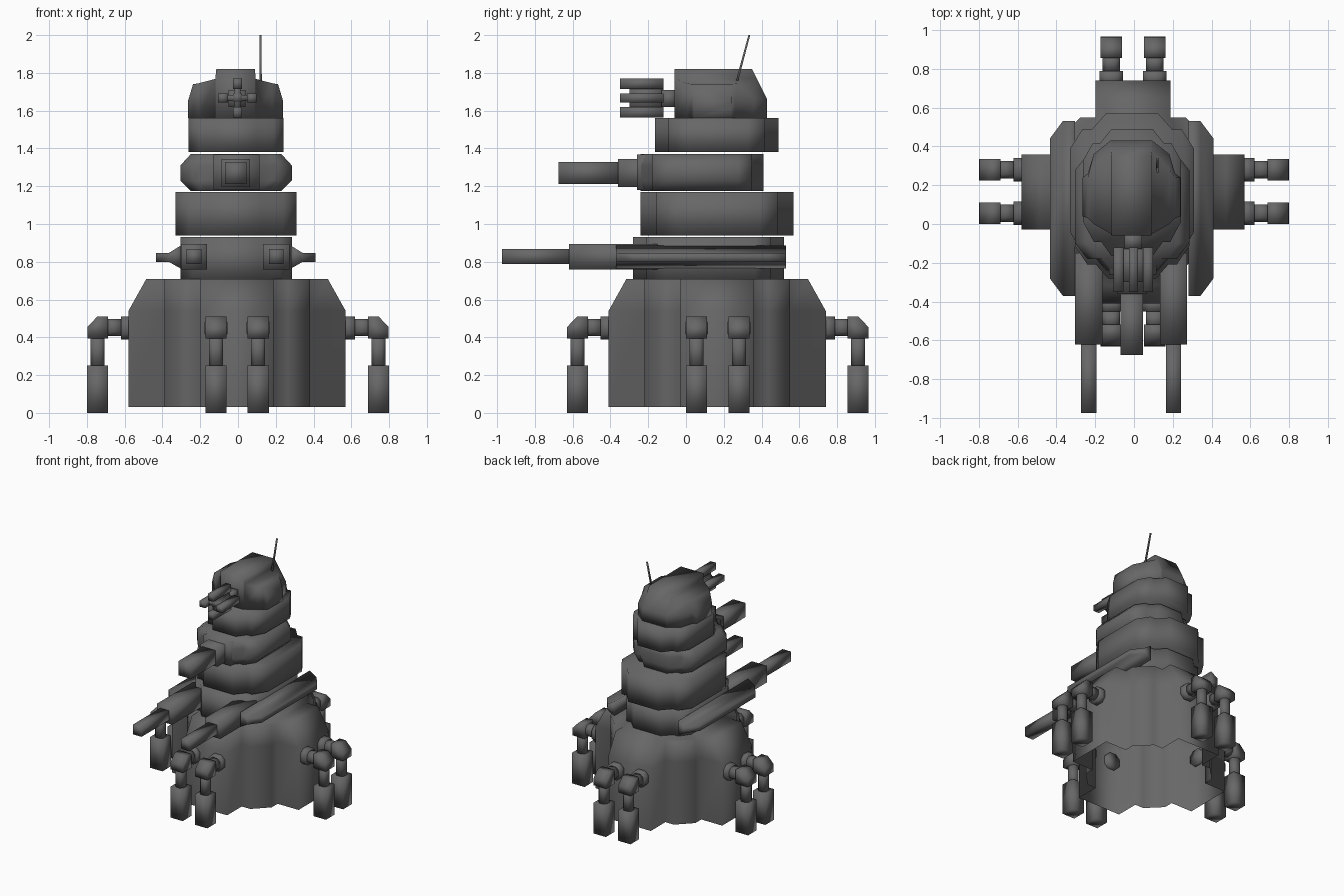
import bpy, bmesh, math
from mathutils import Matrix, Vector

cube = bpy.data.objects.get("Cube")
if cube:
    bpy.data.objects.remove(cube)

steel = bpy.data.materials.new("dark_grey_steel")
STEEL = (0.135, 0.135, 0.135, 1)
steel.diffuse_color = STEEL
steel.use_nodes = True
steel.node_tree.nodes["Principled BSDF"].inputs["Base Color"].default_value = STEEL

CX, CY = -0.005, 0.165      # centre of the hull
parts = []


def add_loft(bm, rings, cap_first=True, cap_last=True):
    """Join rings of equal length with quads."""
    vs = [[bm.verts.new(p) for p in r] for r in rings]
    n = len(vs[0])
    for a, b in zip(vs, vs[1:]):
        for i in range(n):
            j = (i + 1) % n
            bm.faces.new((a[i], a[j], b[j], b[i]))
    if cap_first:
        bm.faces.new(vs[0][::-1])
    if cap_last:
        bm.faces.new(vs[-1])


def add_box(bm, x, y, z):
    add_loft(bm, [[(x[0], y[0], h), (x[1], y[0], h), (x[1], y[1], h), (x[0], y[1], h)] for h in z])


def finish(name, bm):
    bmesh.ops.recalc_face_normals(bm, faces=bm.faces)
    me = bpy.data.meshes.new(name)
    bm.to_mesh(me)
    bm.free()
    me.materials.append(steel)
    return link(name, me)


def link(name, me):
    ob = bpy.data.objects.new(name, me)
    bpy.context.collection.objects.link(ob)
    parts.append(ob)
    return ob


def loft(name, rings, **caps):
    bm = bmesh.new()
    add_loft(bm, rings, **caps)
    return finish(name, bm)


def box(name, x, y, z):
    bm = bmesh.new()
    add_box(bm, x, y, z)
    return finish(name, bm)


def mirrored(half, z, cx=-0.01):
    """Closed outline from its right half, listed front to back."""
    return [(cx + x, y, z) for x, y in half] + [(cx - x, y, z) for x, y in reversed(half)]


# Hull: cross-shaped skirt with bevelled inner corners, open underneath
def cross(arm, z):
    w, inner, bevel = 0.193, 0.385, 0.27
    quarter = [(arm, -w), (arm, w), (inner, w), (inner, bevel), (bevel, inner), (w, inner)]
    pts = []
    for k in range(4):
        rot = Matrix.Rotation(k * math.pi / 2, 2)
        for p in quarter:
            q = rot @ Vector(p)
            pts.append((CX + q.x, CY + q.y, z))
    return pts


loft("hull", [cross(0.575, 0.03), cross(0.575, 0.54), cross(0.48, 0.71)], cap_first=False)


# Tower tiers: notched rings, levels are (height, half-width)
def tier(name, front, back, chamfer, levels):
    rings = []
    for z, w in levels:
        half = [(w * 0.42, front), (w * 0.63, front + chamfer), (w * 0.78, front + chamfer),
                (w, front + chamfer * 2.4), (w, back - chamfer * 2.2),
                (w * 0.8, back - chamfer), (w * 0.65, back - chamfer), (w * 0.42, back)]
        rings.append(mirrored(half, z))
    loft(name, rings)


tier("tower_tier_1", -0.28, 0.52, 0.07, [(0.70, 0.295), (0.93, 0.295)])
tier("tower_tier_2", -0.24, 0.57, 0.083, [(0.94, 0.32), (1.17, 0.32)])
tier("tower_tier_3", -0.24, 0.41, 0.06, [(1.175, 0.24), (1.23, 0.295), (1.31, 0.295), (1.37, 0.24)])
tier("tower_tier_4", -0.165, 0.49, 0.073, [(1.38, 0.252), (1.56, 0.252)])

# Top turret: side-to-side sections (x, front, back, back of roof, waist, roof)
half_turret = [(0.252, 0.04, 0.24, 0.24, 1.61, 1.65), (0.225, 0.03, 0.26, 0.24, 1.65, 1.74),
               (0.195, 0.0, 0.36, 0.28, 1.66, 1.745), (0.107, -0.05, 0.43, 0.375, 1.66, 1.768),
               (0.102, -0.06, 0.43, 0.35, 1.66, 1.82)]
sections = half_turret + [(-s[0], *s[1:]) for s in reversed(half_turret)]
loft("turret", [[(-0.013 + x, f, 1.56), (-0.013 + x, b, 1.56), (-0.013 + x, b, waist),
                 (-0.013 + x, rb, roof), (-0.013 + x, f, roof)]
                for x, f, b, rb, waist, roof in sections])

# Cluster of four small guns on a hub
box("small_gun_mount", (-0.05, 0.04), (-0.13, -0.05), (1.62, 1.71))
box("small_gun_core", (-0.025, 0.02), (-0.3, -0.12), (1.645, 1.69))
for k, side in enumerate(("left", "top", "right", "bottom")):
    a = k * math.pi / 2
    x, z = -0.003 + 0.076 * math.cos(a), 1.667 + 0.076 * math.sin(a)
    dx, dz = (0.026, 0.024) if k % 2 == 0 else (0.024, 0.028)
    box("small_gun_" + side, (x - dx, x + dx), (-0.35, -0.12), (z - dz, z + dz))
box("small_gun_brace_wide", (-0.08, 0.075), (-0.3, -0.12), (1.652, 1.682))
box("small_gun_brace_tall", (-0.018, 0.012), (-0.3, -0.12), (1.59, 1.745))

# Antenna
loft("antenna", [[(0.12 + r * sx, y + r * sy, z) for sx, sy in ((-1, -1), (1, -1), (1, 1), (-1, 1))]
                 for y, z, r in ((0.26, 1.72, 0.006), (0.335, 2.0, 0.005))])

# Middle gun
box("middle_gun_housing", (-0.088, 0.064), (-0.36, -0.1), (1.197, 1.343))
box("middle_gun_barrel", (-0.07, 0.046), (-0.675, -0.36), (1.213, 1.328))
box("middle_gun_plate", (-0.13, 0.115), (-0.26, -0.1), (1.18, 1.368))

# Paired heavy guns and side fins
for side, s in (("left", 1), ("right", -1)):
    c = -0.015 + s * 0.218
    box(side + "_heavy_gun_housing", (c - 0.07, c + 0.07), (-0.62, -0.15), (0.76, 0.895))
    box(side + "_heavy_gun_barrel", (c - 0.039, c + 0.039), (-0.975, -0.62), (0.788, 0.868))
    fin = [(0.293, -0.37, 0.53, 0.765, 0.885), (0.355, -0.37, 0.53, 0.80, 0.846),
           (0.422, -0.28, 0.44, 0.80, 0.846)]
    loft(side + "_fin", [[(-0.012 + s * x, y0, z0), (-0.012 + s * x, y1, z0),
                          (-0.012 + s * x, y1, z1), (-0.012 + s * x, y0, z1)]
                         for x, y0, y1, z0, z1 in fin])


# Legs: one mesh reused in pairs around the hull, pointing along local +x
def octagon(r):
    k = r * 0.5
    return [(r, -k), (r, k), (k, r), (-k, r), (-r, k), (-r, -k), (-k, -r), (k, -r)]


bm = bmesh.new()
add_loft(bm, [[(x, a, 0.45 + b) for a, b in octagon(0.061)] for x in (0.55, 0.62)])
add_loft(bm, [[(x, a, 0.452 + b) for a, b in octagon(0.045)] for x in (0.62, 0.70)])
knee = [(0.687, 0.395), (0.797, 0.395), (0.797, 0.455), (0.745, 0.51), (0.687, 0.51)]
add_loft(bm, [[(x, y, z) for x, z in knee] for y in (-0.056, 0.056)])
add_loft(bm, [[(0.743 + a, b, z) for a, b in octagon(0.037)] for z in (0.24, 0.41)])
add_box(bm, (0.687, 0.799), (-0.056, 0.056), (0.0, 0.252))
first = finish("leg", bm)
mesh = first.data
parts.remove(first)
bpy.data.objects.remove(first)
for k, where in enumerate(("left", "back", "right", "front")):
    for i, off in enumerate((-0.112, 0.112)):
        leg = link(f"{where}_leg_{i + 1}", mesh)
        leg.matrix_world = (Matrix.Translation((CX * (k % 2), CY + 0.003, 0))
                            @ Matrix.Rotation(k * math.pi / 2, 4, 'Z')
                            @ Matrix.Translation((0, off, 0)))

# Soft shading over every corner
for ob in parts:
    ob.data.shade_smooth()
